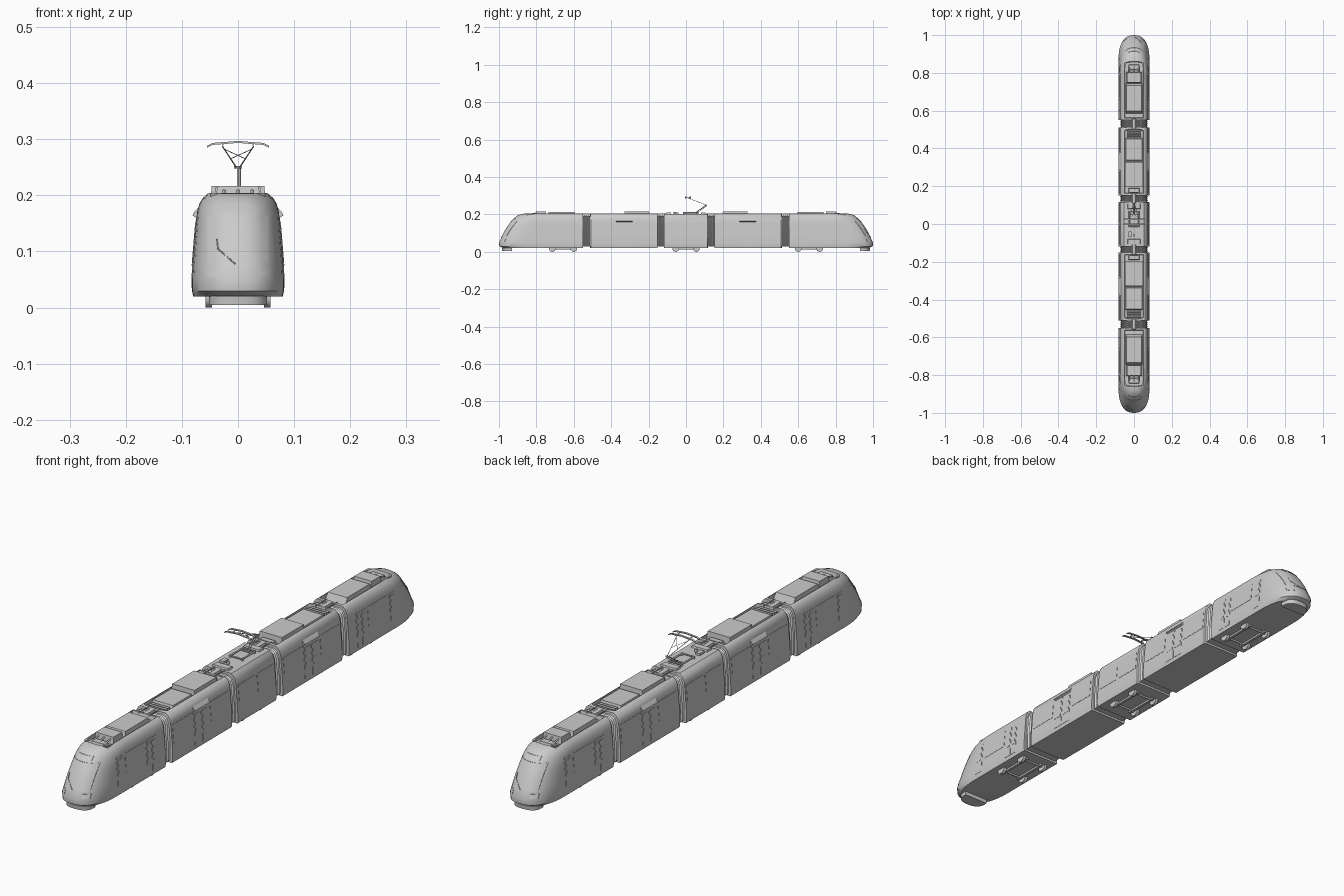
import bpy, bmesh, math
from mathutils import Vector

if "Cube" in bpy.data.objects:
    bpy.data.objects.remove(bpy.data.objects["Cube"])

# body shell levels: z, half width, nose tip y
LEVELS = [(.02, .080, .978), (.03, .082, .998), (.05, .082, 1.0), (.08, .0805, .985), (.11, .078, .970),
          (.14, .0755, .951), (.17, .073, .929), (.185, .069, .913), (.195, .063, .900), (.203, .054, .880)]
NOSE_L, POW = .14, 2.5


def make(name, verts, faces, angle=35):
    bm = bmesh.new()
    vs = [bm.verts.new(v) for v in verts]
    for f in faces:
        bm.faces.new([vs[i] for i in f])
    bmesh.ops.recalc_face_normals(bm, faces=bm.faces)
    me = bpy.data.meshes.new(name)
    bm.to_mesh(me)
    bm.free()
    ob = bpy.data.objects.new(name, me)
    bpy.context.collection.objects.link(ob)
    bpy.ops.object.select_all(action='DESELECT')
    ob.select_set(True)
    bpy.context.view_layer.objects.active = ob
    bpy.ops.object.shade_smooth_by_angle(angle=math.radians(angle))
    return ob


def loft(name, rings, s=1, angle=35):
    """Closed rings joined into a capped skin; s = -1 turns the part to the other end."""
    n = len(rings[0])
    verts = [(x * s, y * s, z) for r in rings for x, y, z in r]
    faces = [(k * n + i, k * n + (i + 1) % n, (k + 1) * n + (i + 1) % n, (k + 1) * n + i)
             for k in range(len(rings) - 1) for i in range(n)]
    faces += [tuple(range(n)), tuple(range((len(rings) - 1) * n, len(rings) * n))]
    return make(name, verts, faces, angle)


def box(name, x0, x1, y0, y1, z0, z1, s=1, tx=0, ty=0):
    """Box whose top is drawn in by tx, ty."""
    def ring(a, b, z):
        return [(x0 + a, y0 + b, z), (x1 - a, y0 + b, z), (x1 - a, y1 - b, z), (x0 + a, y1 - b, z)]
    return loft(name, [ring(0, 0, z0), ring(tx, ty, z1)], s)


def rod(name, a, b, r, s=1, sides=8):
    a, b = Vector(a), Vector(b)
    q = (b - a).to_track_quat('Z', 'Y')
    ring = [q @ Vector((r * math.cos(t), r * math.sin(t), 0))
            for t in (2 * math.pi * i / sides for i in range(sides))]
    return loft(name, [[tuple(p + o) for o in ring] for p in (a, b)], s, 50)


def plan(w, y0, tip, length, z, n=20):
    """Horizontal outline: square rear, superellipse front."""
    pts = [(-w, y0, z), (w, y0, z)]
    for i in range(n + 1):
        t = math.pi * i / n
        c, d = math.cos(t), max(math.sin(t), 0)
        pts.append((math.copysign(w * abs(c) ** (2 / POW), c), tip - length + length * d ** (2 / POW), z))
    return pts


def level(z):
    for a, b in zip(LEVELS, LEVELS[1:]):
        if z <= b[0]:
            k = (z - a[0]) / (b[0] - a[0])
            return a[1] + k * (b[1] - a[1]), a[2] + k * (b[2] - a[2])
    return LEVELS[-1][1:]


def half_width(y, z, nose):
    w, tip = level(z)
    t = (y - tip + NOSE_L) / NOSE_L
    return w if not nose or t <= 0 else w * (1 - t ** POW) ** (1 / POW)


def z_steps(z0, z1):
    return [z0] + [l[0] for l in LEVELS if z0 < l[0] < z1] + [z1]


def side_panel(name, y0, y1, z0, z1, s, nose=False, out=.001):
    for side in (-1, 1):
        loft(name, [[(side * (half_width(y, z, nose) + o), y, z)
                     for y, o in ((y0, out), (y1, out), (y1, -.003), (y0, -.003))]
                    for z in z_steps(z0, z1)], s)


def door(name, y0, y1, s, nose=False):
    # two leaves, each with a window pane
    m = (y0 + y1) / 2
    for a, b in ((y0, m - .001), (m + .001, y1)):
        side_panel(name, a, b, .035, .16, s, nose)
        side_panel(name + "_pane", a + .006, b - .006, .075, .15, s, nose, .0018)


def car(name, y0, y1, s=1, nose=False, trough=None):
    rings = [plan(w, y0, tip if nose else y1, NOSE_L if nose else .004, z) for z, w, tip in LEVELS]
    if trough:
        a, b = trough
        rings += [plan(.050, a, b, .012, .2045), plan(.048, a + .003, b - .003, .012, .190)]
    return loft(name, rings, s)


def bellows(y0, y1, s):
    rings, n = [], 8
    for i in range(n + 1):
        d = .004 if i % 2 else 0
        y = y0 + (y1 - y0) * i / n
        half = [(.073 - d, .028), (.073 - d, .09), (.068 - d, .165), (.060 - d, .186 - d), (.045 - d, .195 - d)]
        rings.append([(x, y, z) for x, z in half] + [(-x, y, z) for x, z in reversed(half)])
    loft("bellows", rings, s, 20)


car("centre_car", -.118, .118)
for s in (1, -1):
    car("middle_car", .152, .513, s, trough=(.162, .503))
    car("end_car", .55, 1, s, True, trough=(.56, .86))
    bellows(.116, .154, s)
    bellows(.511, .552, s)

    # doors and side windows
    door("middle_door", .285, .375, s)
    door("end_door", .60, .66, s)
    side_panel("cab_door", .80, .835, .04, .16, s, True)
    side_panel("cab_door_pane", .806, .829, .09, .15, s, True, .0018)
    for a, b in ((.165, .275), (.385, .50)):
        side_panel("middle_window", a, b, .09, .16, s)
    side_panel("end_window", .67, .785, .09, .16, s, True)
    side_panel("centre_window", .008, .105, .09, .16, s)
    for side in (-1, 1):
        # door camera housings
        loft("door_housing", [[(side * .070, y, .158), (side * .081, y, .164), (side * .078, y, .170),
                               (side * .071, y, .178)] for y in (.285, .375)], s)

    # windscreen, lower mask and headlights wrapped on the nose
    def nose_y(x, z):
        w, tip = level(z)
        return tip - NOSE_L + NOSE_L * (1 - (abs(x) / w) ** POW) ** (1 / POW)

    def nose_panel(name, xa, xb, z0, z1, out=.0015):
        xs = [xa + (xb - xa) * i / 10 for i in range(11)]
        loft(name, [[(x, nose_y(x, z) + out, z) for x in xs] +
                    [(x, nose_y(x, z) - .004, z) for x in reversed(xs)] for z in z_steps(z0, z1)], s)
    nose_panel("windscreen", -.054, .054, .082, .165)
    nose_panel("destination_panel", -.03, .03, .172, .184)
    for a, b in ((-.058, -.036), (.036, .058)):
        nose_panel("headlight", a, b, .055, .07)
    p = [(x, nose_y(x, z) + .003, z) for x, z in ((.038, .122), (.036, .105), (.005, .078))]
    rod("wiper_arm", p[0], p[1], .0012, s, 6)
    rod("wiper_link", p[1], p[2], .0012, s, 6)

    # track guard under the nose
    loft("track_guard", [plan(.052, .93, .982, .045, .005), plan(.052, .93, .984, .045, .021)], s)

    # end car roof equipment
    box("air_unit", -.044, .044, .585, .745, .189, .214, s, .004, .012)
    box("air_unit_lid", -.040, .040, .745, .805, .189, .217, s, .003, .004)
    box("roof_vent", -.028, .028, .815, .845, .189, .203, s, .003, .003)
    for x in (-.025, 0, .025):
        rod("air_pipe", (x, .80, .208), (x, .84, .199), .003, s)
    # middle car roof equipment
    box("converter_box", -.049, .049, .195, .33, .189, .217, s, .002, .002)
    box("resistor_box", -.046, .046, .335, .455, .189, .205, s, .004, .004)
    for y in (.465, .478, .491):
        rod("roof_cross_pipe", (-.038, y, .199), (.038, y, .199), .0035, s)
    box("cable_tray", -.03, .03, .165, .19, .189, .203, s, .003, .003)

    # cable bridges over the joints
    for yj in (.135, .531):
        box("joint_bracket", -.012, .012, yj - .03, yj + .03, .193, .205, s, .003, .004)
        for x in (-.022, .022):
            rod("joint_cable", (x, yj - .035, .204), (x, yj + .035, .204), .002, s)
    # centre car roof boxes
    box("centre_roof_box", -.035, .035, .078, .108, .200, .210, s, .003, .003)

    # wheels and bogies
    for y in (.055, .60, .715):
        for x in (-.052, .052):
            rod("wheel", (x - .006, y, .018), (x + .006, y, .018), .018, s, 24)
        rod("axle", (-.05, y, .018), (.05, y, .018), .004, s)
    for x in (-.036, .036):
        box("bogie_frame", x - .005, x + .005, .585, .73, .013, .022, s)
for x in (-.036, .036):
    box("centre_bogie_frame", x - .005, x + .005, -.07, .07, .013, .022)

# pantograph
for x in (-.025, .025):
    rod("pantograph_base_rail", (x, -.015, .209), (x, .068, .209), .003)
    for y in (-.01, .062):
        rod("insulator", (x, y, .20), (x, y, .209), .005)
    rod("upper_arm", (x * .12, .11, .25), (x * 1.1, .012, .287), .0011)
    rod("upper_brace", (x * .5, .069, .2655), (-x * .95, .026, .282), .0007)
for y in (-.012, .05, .066):
    rod("pantograph_cross_rail", (-.027, y, .209), (.027, y, .209), .003)
rod("lower_arm", (0, .05, .209), (0, .11, .251), .0022)
rod("control_rod", (.004, .062, .21), (.004, .115, .249), .001)
rod("knee_joint", (-.007, .11, .25), (.007, .11, .25), .0022)
for y in (-.002, .024):
    profile = [(-.055, .287), (-.045, .292), (0, .2955), (.045, .292), (.055, .287)]
    loft("contact_strip", [[(x, y - .004, z - .002), (x, y + .004, z - .002),
                            (x, y + .004, z + .0015), (x, y - .004, z + .0015)] for x, z in profile])
for x in (-.027, .027):
    rod("head_link", (x, -.004, .290), (x, .026, .290), .0015)
# surge arrester and switch on the centre roof
rod("surge_arrester", (0, -.06, .20), (0, -.06, .214), .006, 1, 12)
box("isolator_switch", -.03, -.012, -.068, -.04, .20, .211)
